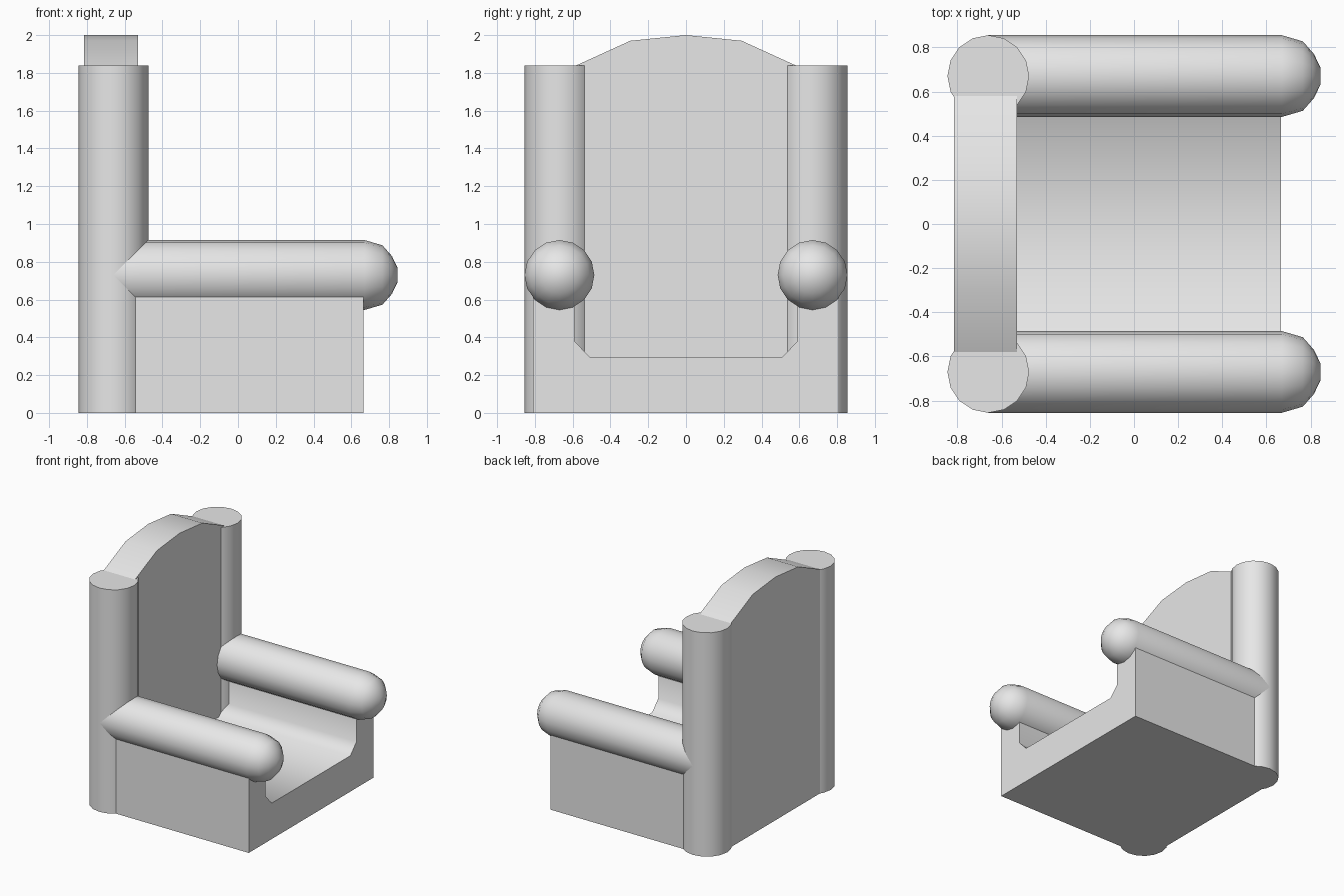
import bpy
import bmesh
from math import cos, sin, pi, radians
from mathutils import Vector

cube = bpy.data.objects.get("Cube")
if cube:
    bpy.data.objects.remove(cube, do_unlink=True)

grey = bpy.data.materials.new("light grey")
grey.use_nodes = True
colour = (0.8, 0.8, 0.8, 1)
grey.diffuse_color = colour
grey.node_tree.nodes["Principled BSDF"].inputs["Base Color"].default_value = colour

RADIUS = 0.185
SIDES = 16
POST_X, SIDE_Y = -0.66, 0.67


def finish(name, bm, angle):
    bmesh.ops.recalc_face_normals(bm, faces=bm.faces)
    mesh = bpy.data.meshes.new(name)
    bm.to_mesh(mesh)
    bm.free()
    obj = bpy.data.objects.new(name, mesh)
    bpy.context.collection.objects.link(obj)
    mesh.materials.append(grey)
    bpy.ops.object.select_all(action="DESELECT")
    obj.select_set(True)
    bpy.context.view_layer.objects.active = obj
    bpy.ops.object.shade_smooth_by_angle(angle=radians(angle))


def slab(name, half, x0, x1, angle):
    """Extrude a left-right symmetric (y, z) outline from x0 to x1."""
    outline = half + [(-y, z) for y, z in reversed(half) if y > 0]
    bm = bmesh.new()
    face = bm.faces.new([bm.verts.new((x0, y, z)) for y, z in outline])
    new = bmesh.ops.extrude_face_region(bm, geom=[face])["geom"]
    moved = [v for v in new if isinstance(v, bmesh.types.BMVert)]
    bmesh.ops.translate(bm, verts=moved, vec=(x1 - x0, 0, 0))
    finish(name, bm, angle)


def turned(name, profile, origin, axis, u, v):
    """Loft round rings along an axis; profile holds (distance, radius)."""
    bm = bmesh.new()
    rings = []
    for d, r in profile:
        rings.append([bm.verts.new(origin + axis * d
                                   + (u * cos(2 * pi * i / SIDES) + v * sin(2 * pi * i / SIDES)) * r)
                      for i in range(SIDES)])
    for a, b in zip(rings, rings[1:]):
        for i in range(SIDES):
            j = (i + 1) % SIDES
            bm.faces.new((a[i], a[j], b[j], b[i]))
    bm.faces.new(rings[0])
    bm.faces.new(rings[-1])
    finish(name, bm, 50)


X, Y, Z = Vector((1, 0, 0)), Vector((0, 1, 0)), Vector((0, 0, 1))

# Seat base with raised sides and sloped seat edges
slab("seat_base", [(0, 0), (0.81, 0), (0.81, 0.73), (0.59, 0.73),
                   (0.59, 0.38), (0.51, 0.295)], POST_X, 0.665, 50)

# Backrest with an arched top
slab("backrest", [(0, 0), (0.58, 0), (0.58, 1.84), (0.295, 1.97), (0, 2.0)],
     -0.815, -0.53, 40)

# Corner posts and round-ended armrests
arm_profile = [(0, RADIUS), (1.33, RADIUS), (1.425, 0.157), (1.475, 0.1), (1.504, 0.04)]
for side, sign in (("left", 1), ("right", -1)):
    base = Vector((POST_X, sign * SIDE_Y, 0))
    turned(side + "_post", [(0, RADIUS), (1.84, RADIUS)], base, Z, X, Y)
    turned(side + "_armrest", arm_profile, base + Z * 0.73, X, Y, Z)
